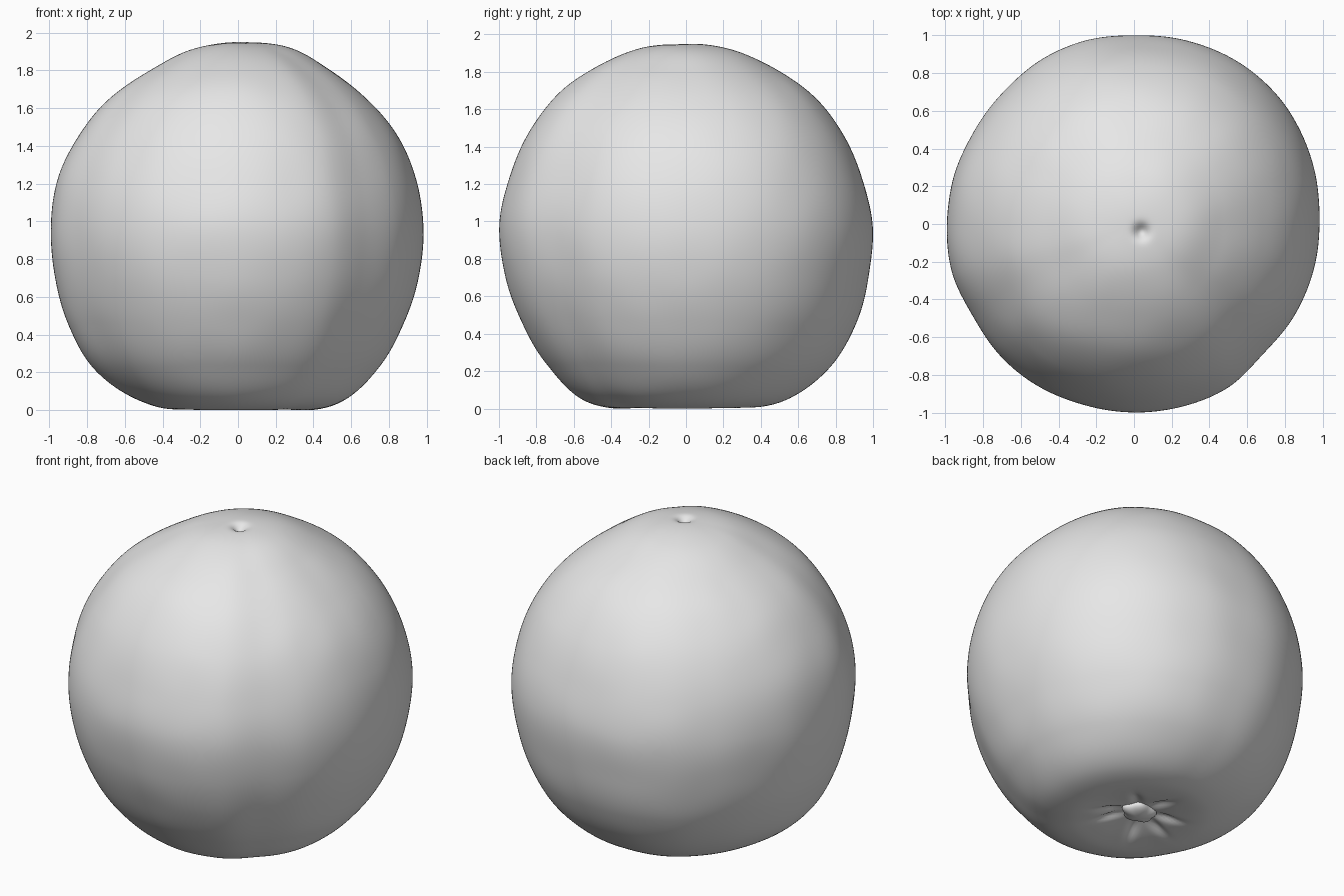
import bpy, bmesh, math
from mathutils import Vector, noise

cube = bpy.data.objects.get("Cube")
if cube:
    bpy.data.objects.remove(cube, do_unlink=True)

# Single neutral skin colour
skin = bpy.data.materials.new("light_grey")
skin.use_nodes = True
skin.diffuse_color = (0.8, 0.8, 0.8, 1)
skin.node_tree.nodes["Principled BSDF"].inputs["Base Color"].default_value = (0.8, 0.8, 0.8, 1)

# Distance from the fruit's middle, every 15 degrees from top to bottom
EAST = [.970, .980, .957, .954, .967, .974, .982, .995, 1.020, 1.060, 1.085, 1.020, .98]
NORTH = [.970, .969, .962, .970, .970, .974, .998, 1.012, 1.052, 1.082, 1.076, 1.020, .98]
WEST = [.970, .962, .945, .955, .968, .985, .991, 1.006, 1.040, 1.077, 1.067, 1.028, .98]
SOUTH = [.970, .977, .975, .980, .977, .978, .998, 1.003, 1.018, 1.052, 1.085, 1.022, .98]
# Bulges around the girth, every 15 degrees counter-clockwise from +x
GIRTH = [0, .012, .024, .030, .025, .012, 0, .006, .002, -.012, -.014, -.005,
         0, .005, -.010, 0, .002, -.003, 0, .003, .005, -.019, -.008, -.002]
MIDDLE = Vector((0, 0, 1))
STEP = math.pi / 12
PIT = Vector((.04, -.04))        # stem scar on top
CALYX = Vector((-.02, .02))      # blossom end underneath
GROOVES = [math.radians(a) for a in (-23, -51, 45, 100, 155, 194, 243)]


def spline(table, t, closed=False):
    """Catmull-Rom value of a table at a fractional index."""
    n = len(table)
    i = math.floor(t)
    f = t - i

    def pick(k):
        if closed:
            return table[k % n]
        if k < 0:
            return table[-k]
        return table[k] if k < n else table[2 * (n - 1) - k]
    a, b, c, d = (pick(i + k) for k in (-1, 0, 1, 2))
    return b + .5 * f * (c - a + f * (2 * a - 5 * b + 4 * c - d + f * (3 * (b - c) + d - a)))


def body_radius(d):
    """Blend the four side profiles by direction and add the girth bulges."""
    polar = math.acos(max(-1, min(1, d.z)))
    around = math.atan2(d.y, d.x) % math.tau
    s2 = d.x * d.x + d.y * d.y
    if s2 < 1e-9:
        return .97 if d.z > 0 else .98
    wx, wy = d.x * d.x / s2, d.y * d.y / s2
    t = polar / STEP
    r = wx * spline(EAST if d.x > 0 else WEST, t) + wy * spline(NORTH if d.y > 0 else SOUTH, t)
    r += spline(GIRTH, around / STEP, True) * s2
    return r + .004 * noise.noise(d * 4) * (1 - s2 * .5)


def finish(bm, name):
    mesh = bpy.data.meshes.new(name)
    bm.to_mesh(mesh)
    bm.free()
    mesh.materials.append(skin)
    mesh.polygons.foreach_set("use_smooth", [True] * len(mesh.polygons))
    obj = bpy.data.objects.new(name, mesh)
    bpy.context.collection.objects.link(obj)
    return obj


# Fruit body
bm = bmesh.new()
bmesh.ops.create_icosphere(bm, subdivisions=7, radius=1)
for v in bm.verts:
    d = v.co.normalized()
    p = MIDDLE + d * body_radius(d)
    if d.z > .8:
        # small stem pit
        q = (p.xy - PIT).length
        p.z -= .04 * math.exp(-(q / .038) ** 2)
    elif d.z < -.8:
        # shallow hollow with grooves running out from the calyx
        off = p.xy - CALYX
        q = off.length
        if q < .42:
            p.z += .055 * (1 - (q / .42) ** 2) ** 2
            ang = math.atan2(off.y, off.x)
            for g in GROOVES:
                delta = math.atan2(math.sin(ang - g), math.cos(ang - g))
                if abs(delta) < 1.2:
                    p.z += .022 * math.exp(-(q * delta / .028) ** 2) * math.exp(-((q - .17) / .09) ** 2)
    v.co = p
low = min(v.co.z for v in bm.verts)
bmesh.ops.translate(bm, verts=bm.verts, vec=(0, 0, -low))
finish(bm, "fruit_body")

# Calyx button in the bottom hollow
bm = bmesh.new()
bmesh.ops.create_uvsphere(bm, u_segments=40, v_segments=20, radius=1)
for v in bm.verts:
    a = math.atan2(v.co.y, v.co.x)
    lobe = 1 + .08 * math.cos(5 * a + .6)
    v.co = Vector((v.co.x * .105 * lobe + CALYX.x, v.co.y * .085 * lobe + CALYX.y, v.co.z * .042 + .065 - low))
finish(bm, "calyx_button")
